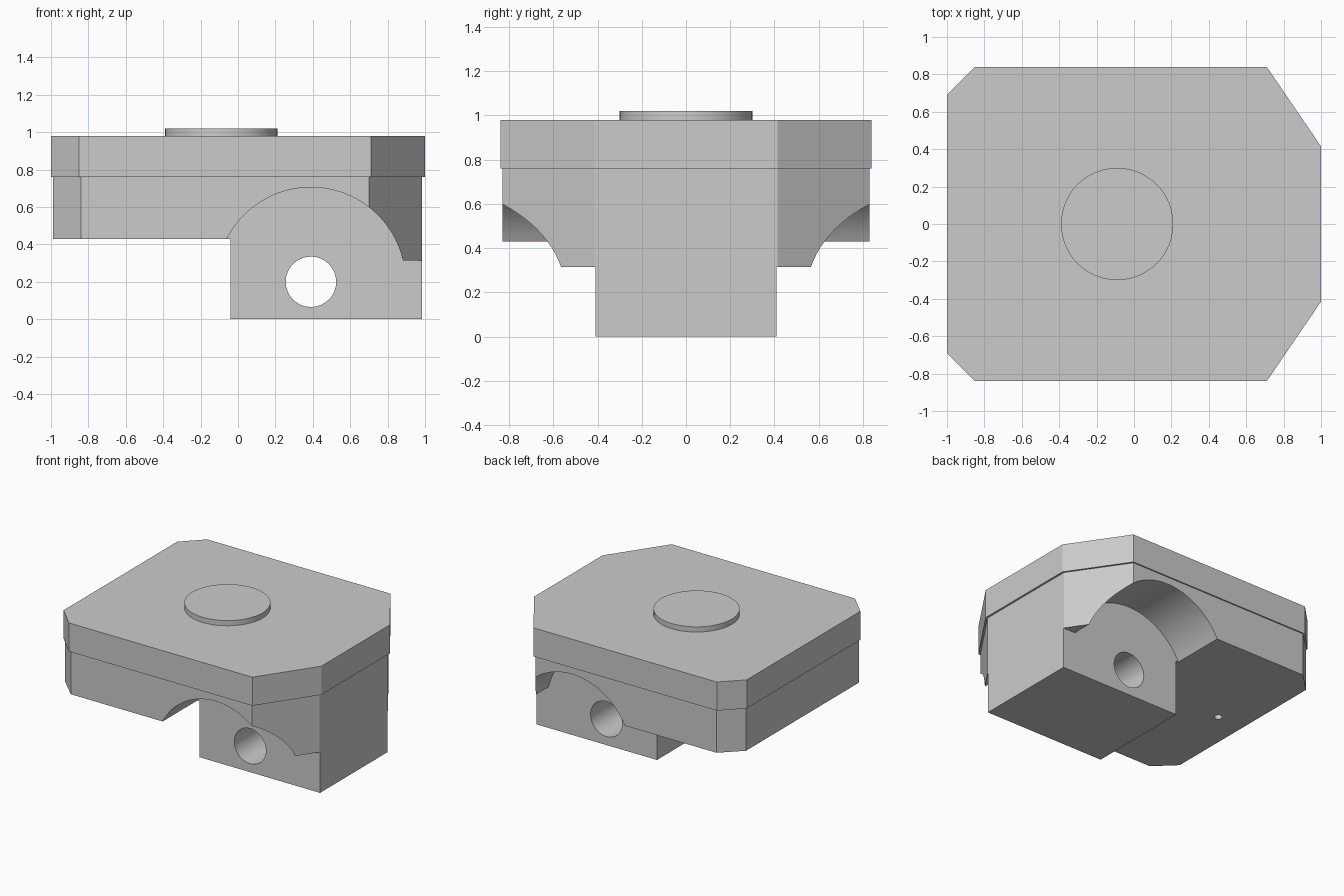
import bpy, bmesh, math
from mathutils import Vector

if "Cube" in bpy.data.objects:
    bpy.data.objects.remove(bpy.data.objects["Cube"], do_unlink=True)

grey = bpy.data.materials.new("plain_grey")
colour = (0.6, 0.6, 0.6, 1)
grey.use_nodes = True
grey.diffuse_color = colour
grey.node_tree.nodes["Principled BSDF"].inputs["Base Color"].default_value = colour


def prism(name, points, start, end, axis="z"):
    """Extrude a flat profile along z (points are x, y) or y (points are x, z)."""
    def place(p, d):
        return Vector((p[0], p[1], d)) if axis == "z" else Vector((p[0], d, p[1]))
    bm = bmesh.new()
    face = bm.faces.new([bm.verts.new(place(p, start)) for p in points])
    top = bmesh.ops.extrude_face_region(bm, geom=[face])["geom"]
    verts = [v for v in top if isinstance(v, bmesh.types.BMVert)]
    bmesh.ops.translate(bm, verts=verts, vec=place((0, 0), end - start))
    bmesh.ops.recalc_face_normals(bm, faces=bm.faces)
    mesh = bpy.data.meshes.new(name)
    bm.to_mesh(mesh)
    bm.free()
    mesh.materials.append(grey)
    obj = bpy.data.objects.new(name, mesh)
    bpy.context.collection.objects.link(obj)
    return obj


def arc(cx, cy, r, a0, a1, n):
    return [(cx + r * math.cos(a0 + (a1 - a0) * i / n),
             cy + r * math.sin(a0 + (a1 - a0) * i / n)) for i in range(n + 1)]


def circle(cx, cy, r, n):
    return arc(cx, cy, r, 0, math.tau, n)[:-1]


def outline(half):
    """Mirror the +y half of a plan outline."""
    return half + [(x, -y) for x, y in reversed(half)]


def activate(obj):
    bpy.ops.object.select_all(action="DESELECT")
    obj.select_set(True)
    bpy.context.view_layer.objects.active = obj


def boolean(obj, tool, operation="DIFFERENCE"):
    mod = obj.modifiers.new(operation, "BOOLEAN")
    mod.operation, mod.object, mod.solver = operation, tool, "EXACT"
    activate(obj)
    bpy.ops.object.modifier_apply(modifier=mod.name)
    bpy.data.objects.remove(tool, do_unlink=True)


# Lid with cut corners, and the raised disc on top
lid = prism("lid", outline([(-1, 0.69), (-0.85, 0.84), (0.71, 0.84), (1, 0.415)]), 0.76, 0.98)
disc = prism("top_disc", circle(-0.09, 0, 0.3, 48), 0.98, 1.02)

# Body: stepped side profile trimmed to the cut-corner plan
body = prism("body", [(-1.2, 0.43), (-0.04, 0.43), (-0.04, 0), (1.2, 0),
                      (1.2, 0.76), (-1.2, 0.76)], -1, 1, "y")
plan = outline([(-0.99, 0.685), (-0.84, 0.83), (0.70, 0.83), (0.985, 0.415)])
boolean(body, prism("plan_trim", plan, -0.5, 1.5), "INTERSECT")

# Round arches beside the central block
AXLE_X, AXLE_Z, ARCH = 0.39, 0.2, 0.505
left_angle = math.pi - math.asin((0.43 - AXLE_Z) / ARCH)
right_angle = math.asin((0.315 - AXLE_Z) / ARCH)
curve = arc(AXLE_X, AXLE_Z, ARCH, left_angle, right_angle, 40)
arch = curve + [(1.3, curve[-1][1]), (1.3, -0.3), (curve[0][0], -0.3)]
for side in (-1, 1):
    boolean(body, prism("arch_cutter", arch, side * 0.41, side * 1.3, "y"))

# Axle bore through the block and the small pin hole underneath
boolean(body, prism("bore_cutter", circle(AXLE_X, AXLE_Z, 0.135, 32), -1.2, 1.2, "y"))
boolean(body, prism("pin_cutter", circle(-0.765, 0, 0.028, 16), 0.2, 0.66))

for obj in (lid, disc, body):
    activate(obj)
    bpy.ops.object.shade_smooth_by_angle(angle=math.radians(25))
